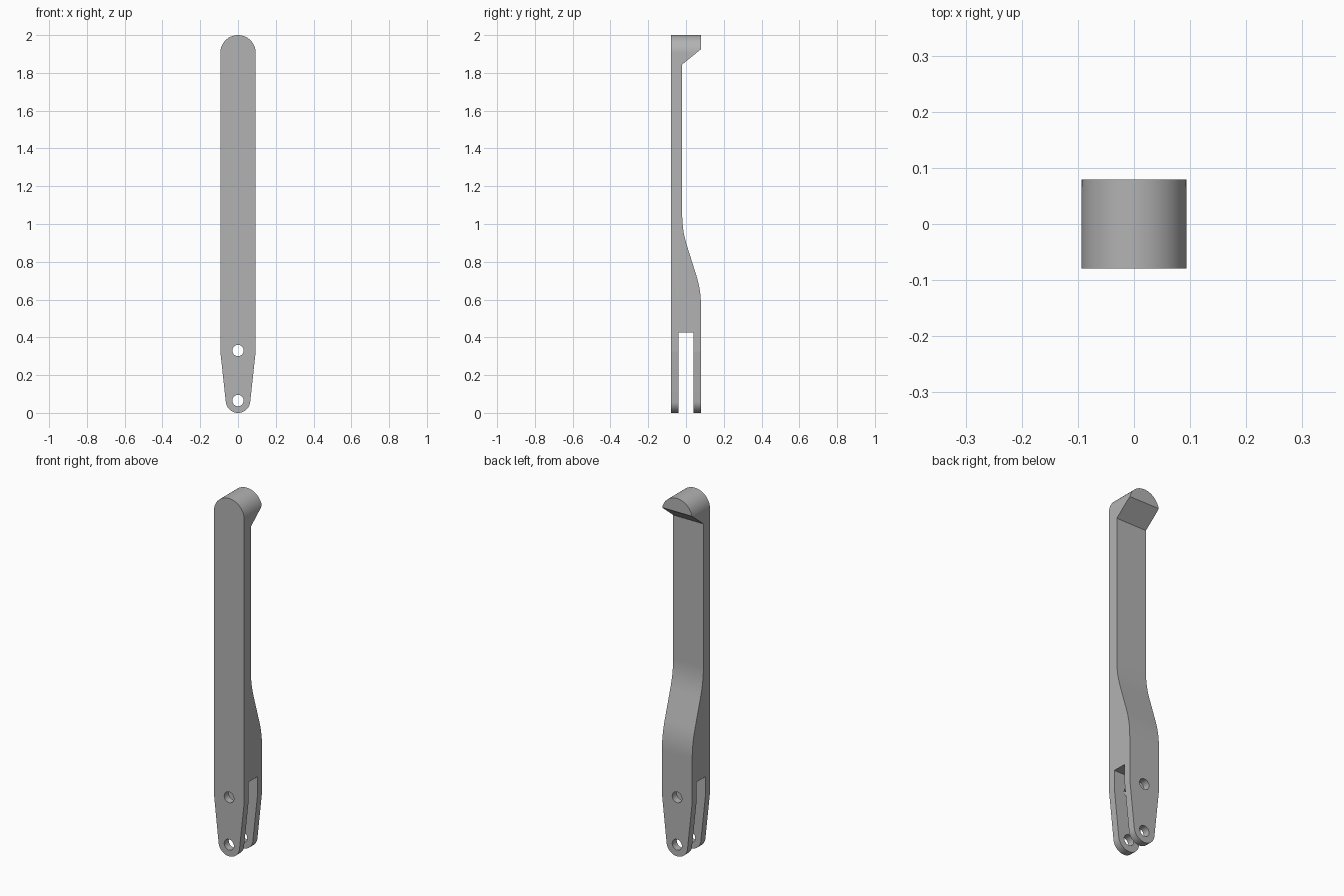
import bpy
from math import pi, sin, cos, asin, radians
from mathutils import Vector

cube = bpy.data.objects.get("Cube")
if cube:
    bpy.data.objects.remove(cube, do_unlink=True)

HALF_W, HALF_D = 0.0935, 0.079    # half width and half depth
TIP_R, HOLE_R = 0.065, 0.03
HOLES = (0.065, 0.33)             # pin hole heights

grey = bpy.data.materials.new("grey_metal")
grey.use_nodes = True
colour = (0.45, 0.45, 0.45, 1)
grey.diffuse_color = colour
grey.node_tree.nodes["Principled BSDF"].inputs["Base Color"].default_value = colour


def arc(cx, cz, r, start, end, steps=32):
    return [(cx + r * cos(start + (end - start) * i / steps),
             cz + r * sin(start + (end - start) * i / steps)) for i in range(steps + 1)]


def bend(before, corner, after, length, steps=10):
    """Rounded corner that leaves both neighbouring lines tangentially."""
    c = Vector(corner)
    a = c + (Vector(before) - c).normalized() * length
    b = c + (Vector(after) - c).normalized() * length
    ts = [i / steps for i in range(steps + 1)]
    return [tuple(a * (1 - t) ** 2 + c * 2 * t * (1 - t) + b * t * t) for t in ts]


def extrude(name, points, axis, half):
    """Prism from a (horizontal, z) outline along the x or y axis."""
    n = len(points)
    place = (lambda p, d: (d, p[0], p[1])) if axis == "x" else (lambda p, d: (p[0], d, p[1]))
    verts = [place(p, d) for d in (-half, half) for p in points]
    faces = [tuple(range(n))[::-1], tuple(range(n, 2 * n))]
    faces += [(i, (i + 1) % n, n + (i + 1) % n, n + i) for i in range(n)]
    if axis == "y":
        faces = [f[::-1] for f in faces]
    mesh = bpy.data.meshes.new(name)
    mesh.from_pydata(verts, [], faces)
    mesh.materials.append(grey)
    obj = bpy.data.objects.new(name, mesh)
    bpy.context.collection.objects.link(obj)
    return obj


def cut(target, cutter, operation):
    mod = target.modifiers.new(cutter.name, "BOOLEAN")
    mod.object, mod.operation, mod.solver = cutter, operation, "EXACT"
    bpy.context.view_layer.objects.active = target
    bpy.ops.object.modifier_apply(modifier=mod.name)
    bpy.data.objects.remove(cutter, do_unlink=True)


# Lever side profile: hooked tip, thin grip, S-bend, thick forked foot
grip_y = -0.02
upper, lower = (grip_y, 0.965), (HALF_D, 0.65)
side = [(-HALF_D, -0.1), (HALF_D, -0.1)]
side += bend(side[1], lower, upper, 0.08)
side += bend(lower, upper, (grip_y, 1.845), 0.08)
side += [(grip_y, 1.845), (HALF_D, 1.925), (HALF_D, 2.1), (-HALF_D, 2.1)]
lever = extrude("lever", side, "x", 0.2)

# Front outline: round top, straight sides, tapered round foot
lean = asin((HALF_W - TIP_R) / (HOLES[1] - HOLES[0]))
front = arc(0, 2 - HALF_W, HALF_W, 0, pi, 48)
front += arc(0, HOLES[1], HALF_W, pi, pi + lean, 4)
front += arc(0, TIP_R, TIP_R, pi + lean, 2 * pi - lean)
front += arc(0, HOLES[1], HALF_W, 2 * pi - lean, 2 * pi, 4)
cut(lever, extrude("outline", front, "y", 0.3), "INTERSECT")

# Fork slot and pin holes
slot = [(-0.039, -0.2), (0.039, -0.2), (0.039, 0.425), (-0.039, 0.425)]
cut(lever, extrude("slot", slot, "x", 0.3), "DIFFERENCE")
for z in HOLES:
    cut(lever, extrude("pin_hole", arc(0, z, HOLE_R, 0, 2 * pi, 32)[:-1], "y", 0.3), "DIFFERENCE")

bpy.ops.object.select_all(action="DESELECT")
lever.select_set(True)
bpy.context.view_layer.objects.active = lever
bpy.ops.object.shade_smooth_by_angle(angle=radians(30))
